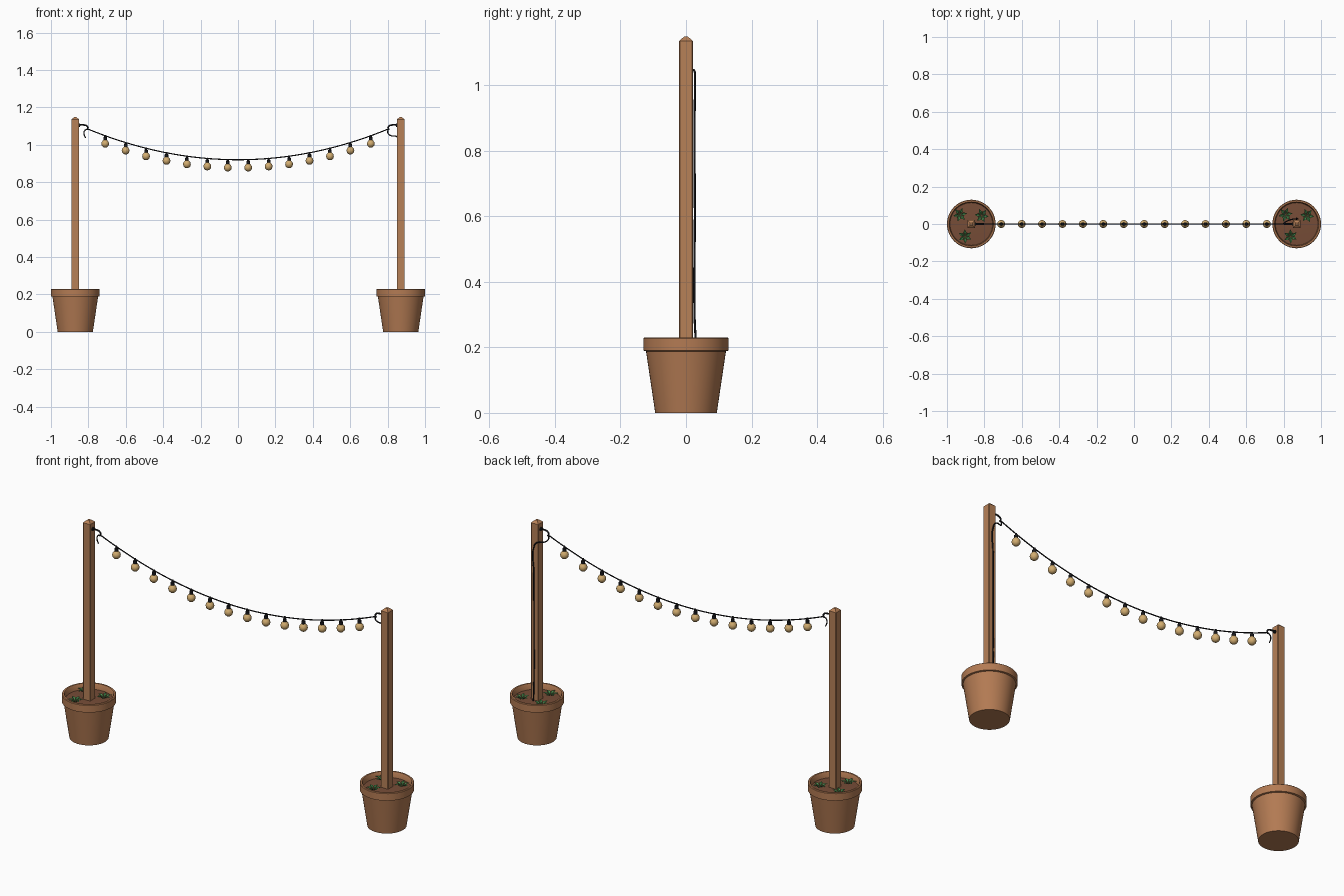
import bpy, bmesh, math
from mathutils import Vector, Matrix

cube = bpy.data.objects.get("Cube")
if cube:
    bpy.data.objects.remove(cube, do_unlink=True)


def material(name, rgb):
    m = bpy.data.materials.new(name)
    m.use_nodes = True
    col = (*[(c / 255) ** 2.2 for c in rgb], 1)
    m.diffuse_color = col
    m.node_tree.nodes["Principled BSDF"].inputs["Base Color"].default_value = col
    return m


TERRACOTTA = material("terracotta", (178, 122, 84))
WOOD = material("warm wood", (182, 128, 88))
SOIL = material("brown soil", (118, 78, 58))
LEAF = material("leaf green", (74, 140, 80))
BLACK = material("black cable", (32, 32, 35))
GLASS = material("amber glass", (210, 172, 112))


def finish(name, bm, mat, smooth=True):
    bmesh.ops.recalc_face_normals(bm, faces=bm.faces)
    mesh = bpy.data.meshes.new(name)
    bm.to_mesh(mesh)
    bm.free()
    mesh.materials.append(mat)
    ob = bpy.data.objects.new(name, mesh)
    bpy.context.collection.objects.link(ob)
    if smooth:
        select(ob)
        bpy.ops.object.shade_smooth_by_angle(angle=math.radians(35))
    return ob


def select(ob):
    bpy.ops.object.select_all(action="DESELECT")
    ob.select_set(True)
    bpy.context.view_layer.objects.active = ob


def lathe(name, profile, centre, mat, steps=32):
    bm = bmesh.new()
    verts = [bm.verts.new((r, 0, z)) for r, z in profile]
    edges = [bm.edges.new(pair) for pair in zip(verts, verts[1:])]
    bmesh.ops.spin(bm, geom=verts + edges, cent=(0, 0, 0), axis=(0, 0, 1),
                   angle=math.tau, steps=steps)
    bmesh.ops.remove_doubles(bm, verts=bm.verts, dist=1e-5)
    bmesh.ops.translate(bm, verts=bm.verts, vec=centre)
    return finish(name, bm, mat)


def tube(name, points, radius, mat, smooth_path=True):
    curve = bpy.data.curves.new(name, "CURVE")
    curve.dimensions = "3D"
    curve.bevel_depth = radius
    curve.bevel_resolution = 2
    curve.resolution_u = 6
    curve.use_fill_caps = True
    spline = curve.splines.new("BEZIER" if smooth_path else "POLY")
    pts = spline.bezier_points if smooth_path else spline.points
    pts.add(len(points) - 1)
    for p, co in zip(pts, points):
        if smooth_path:
            p.co = co
            p.handle_left_type = p.handle_right_type = "AUTO"
        else:
            p.co = (*co, 1)
    curve.materials.append(mat)
    ob = bpy.data.objects.new(name, curve)
    bpy.context.collection.objects.link(ob)
    select(ob)
    bpy.ops.object.convert(target="MESH")
    bpy.ops.object.shade_smooth_by_angle(angle=math.radians(50))


def post(name, x):
    # square timber with chamfered edges and a low pyramid top
    bm = bmesh.new()
    bmesh.ops.create_cube(bm, size=1)
    bmesh.ops.scale(bm, verts=bm.verts, vec=(0.042, 0.042, 1.075))
    bmesh.ops.translate(bm, verts=bm.verts, vec=(x, 0, 0.5975))
    top = max(bm.faces, key=lambda f: f.calc_center_median().z)
    ridge = [e for e in bm.edges if abs(e.verts[0].co.z - e.verts[1].co.z) > 0.5]
    cap = bmesh.ops.extrude_face_region(bm, geom=[top])["geom"]
    bmesh.ops.delete(bm, geom=[top], context="FACES_ONLY")
    for v in (g for g in cap if isinstance(g, bmesh.types.BMVert)):
        v.co = (x + (v.co.x - x) * 0.3, v.co.y * 0.3, 1.148)
    bmesh.ops.bevel(bm, geom=ridge, offset=0.002, segments=1, affect="EDGES")
    finish(name, bm, WOOD, smooth=False)


def plant(name, centre, turn):
    # rosette of folded, pointed leaves
    bm = bmesh.new()
    count = 6
    for i in range(count):
        mat = Matrix.Translation(centre) @ Matrix.Rotation(turn + i * math.tau / count, 4, "Z")
        root, left, mid, right, tip = [
            bm.verts.new(mat @ Vector(p)) for p in
            ((0.002, 0, 0), (0.02, 0.009, 0.015), (0.02, 0, 0.01),
             (0.02, -0.009, 0.015), (0.038, 0, 0.014))]
        for face in ((root, mid, left), (root, right, mid), (mid, tip, left), (mid, right, tip)):
            bm.faces.new(face)
    finish(name, bm, LEAF, smooth=False)


POT = [(0, 0), (0.094, 0), (0.122, 0.188), (0.13, 0.19), (0.13, 0.227),
       (0.127, 0.23), (0.119, 0.23), (0.116, 0.226), (0.113, 0.19)]
PLANTS = [(-0.06, 0.05), (0.056, 0.045), (-0.033, -0.066)]

for side, s in (("left", 1), ("right", -1)):
    x = 0.87 * s
    lathe(side + "_pot", POT, (x, 0, 0), TERRACOTTA, 48)
    lathe(side + "_soil", [(0, 0.204), (0.06, 0.203), (0.1145, 0.2)], (x, 0, 0), SOIL, 48)
    post(side + "_post", x)
    for i, (px, py) in enumerate(PLANTS):
        plant(f"{side}_plant_{i + 1}", (x + px, py, 0.203), i * 0.7 + 0.2)
    # screw hook with an open eye
    tube(side + "_hook", [(s * a, 0, z) for a, z in
         ((0.855, 1.105), (0.825, 1.106), (0.81, 1.102), (0.802, 1.09), (0.808, 1.08))],
         0.0042, BLACK)
    bm = bmesh.new()
    bmesh.ops.create_cone(bm, cap_ends=True, segments=16, radius1=0.009, radius2=0.009,
                          depth=0.005, matrix=Matrix.Translation((s * 0.847, 0, 1.105))
                          @ Matrix.Rotation(math.pi / 2, 4, "Y"))
    finish(side + "_hook_plate", bm, BLACK)


def wire_z(x):
    return 0.92 + 0.163 * (x / 0.8) ** 2


# sagging wire between the hooks
tube("hanging_wire", [(x, 0, wire_z(x)) for x in (-0.805 + 1.61 * i / 40 for i in range(41))],
     0.003, BLACK, smooth_path=False)

# loose end and the feed cable running down the rear of one post
tube("loose_wire_end", [(-0.802, 0, 1.083), (-0.818, 0, 1.078), (-0.823, 0, 1.058),
                        (-0.815, 0, 1.036)], 0.003, BLACK)
tube("feed_cable", [(0.803, 0, 1.085), (0.801, 0.004, 1.064), (0.815, 0.014, 1.05),
                    (0.85, 0.026, 1.043), (0.868, 0.027, 1.02), (0.87, 0.026, 0.87),
                    (0.869, 0.027, 0.6), (0.87, 0.026, 0.3), (0.87, 0.031, 0.2)],
     0.0033, BLACK)

# bulbs and their sockets
BULB = [(0, -0.064), (0.01, -0.0615), (0.018, -0.054), (0.021, -0.043),
        (0.0185, -0.033), (0.012, -0.025), (0.008, -0.021), (0, -0.021)]
SOCKET = [(0, 0.004), (0.005, 0.003), (0.006, -0.006), (0.0095, -0.009),
          (0.0095, -0.023), (0, -0.023)]
for i in range(14):
    x = -0.71 + 1.42 * i / 13
    centre = (x, 0, wire_z(x))
    lathe(f"bulb_{i + 1}", BULB, centre, GLASS, 24)
    lathe(f"socket_{i + 1}", SOCKET, centre, BLACK, 16)
